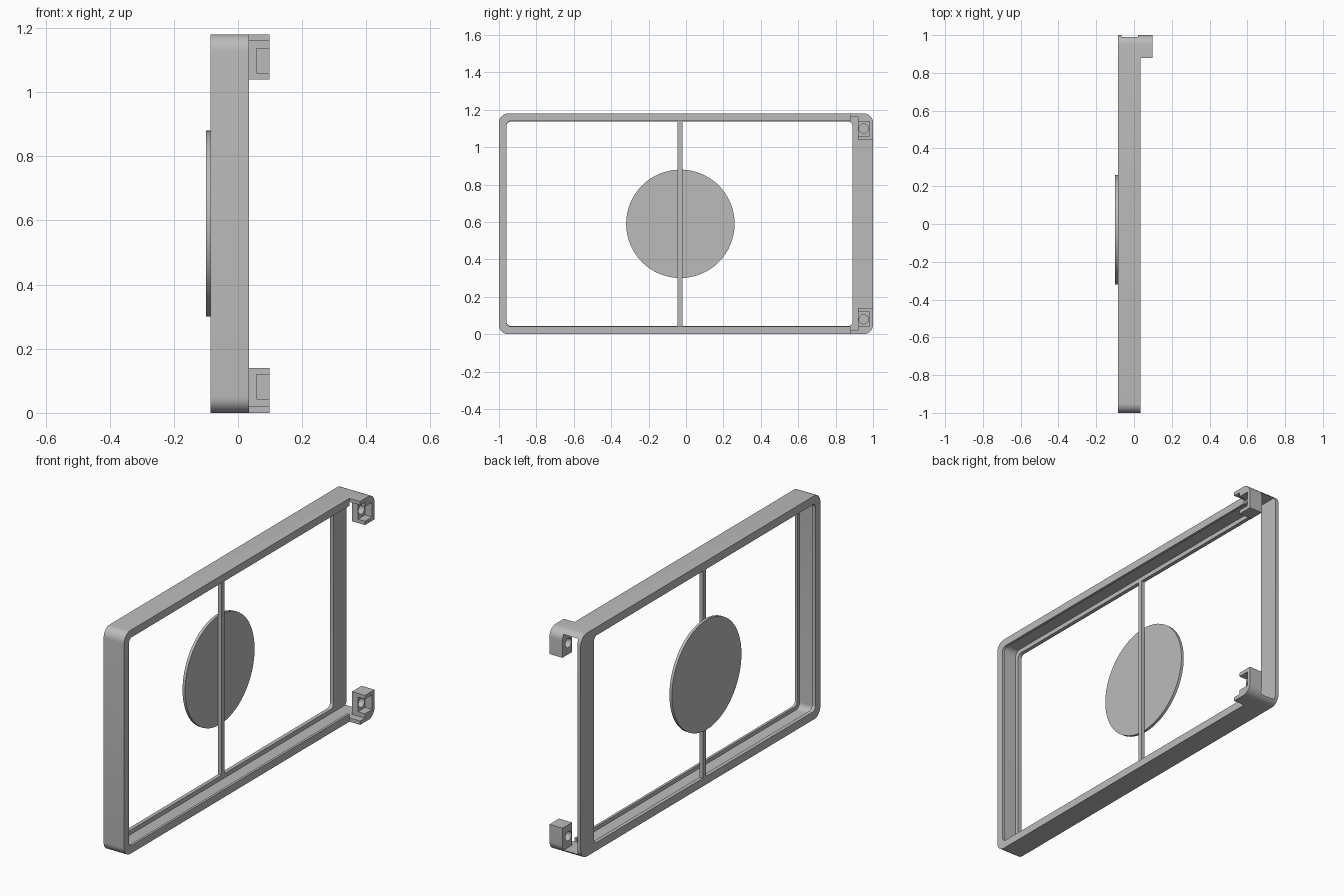
import bpy, bmesh, math

cube = bpy.data.objects.get("Cube")
if cube:
    bpy.data.objects.remove(cube, do_unlink=True)

HEIGHT = 1.18
BACK, FLOOR, LIP, FRONT, TAB = -0.085, -0.065, 0.022, 0.035, 0.098

grey = bpy.data.materials.new("plain grey")
grey.use_nodes = True
grey.diffuse_color = (0.5, 0.5, 0.5, 1)
grey.node_tree.nodes["Principled BSDF"].inputs["Base Color"].default_value = (0.5, 0.5, 0.5, 1)


def arc(cy, cz, r, start, end, steps=8):
    """Points of an arc in the y-z plane, angles in degrees."""
    return [(cy + r * math.cos(math.radians(start + (end - start) * i / steps)),
             cz + r * math.sin(math.radians(start + (end - start) * i / steps)))
            for i in range(steps + 1)]


def prism(name, profile, x0, x1):
    """Extrude a y-z profile along x."""
    bm = bmesh.new()
    face = bm.faces.new([bm.verts.new((x0, y, z)) for y, z in profile])
    extruded = bmesh.ops.extrude_face_region(bm, geom=[face])["geom"]
    bmesh.ops.translate(bm, vec=(x1 - x0, 0, 0),
                        verts=[v for v in extruded if isinstance(v, bmesh.types.BMVert)])
    bmesh.ops.recalc_face_normals(bm, faces=bm.faces)
    mesh = bpy.data.meshes.new(name)
    bm.to_mesh(mesh)
    bm.free()
    mesh.materials.append(grey)
    obj = bpy.data.objects.new(name, mesh)
    bpy.context.collection.objects.link(obj)
    return obj


def rounded(y0, y1, z0, z1, r):
    """Rounded rectangle profile."""
    return (arc(y1 - r, z1 - r, r, 0, 90) + arc(y0 + r, z1 - r, r, 90, 180)
            + arc(y0 + r, z0 + r, r, 180, 270) + arc(y1 - r, z0 + r, r, 270, 360))


def box(y0, y1, z0, z1):
    return [(y0, z0), (y1, z0), (y1, z1), (y0, z1)]


def circle(y, z, r, steps):
    return arc(y, z, r, 0, 360, steps)[:-1]


def carve(obj, cutters):
    """Subtract the cutters, apply the result and drop the cutters."""
    for cutter in cutters:
        cutter.hide_render = True
        mod = obj.modifiers.new("cut", "BOOLEAN")
        mod.operation, mod.solver, mod.object = "DIFFERENCE", "EXACT", cutter
    bpy.context.view_layer.update()
    graph = bpy.context.evaluated_depsgraph_get()
    mesh = bpy.data.meshes.new_from_object(obj.evaluated_get(graph))
    obj.modifiers.clear()
    obj.data = mesh
    for cutter in cutters:
        bpy.data.objects.remove(cutter, do_unlink=True)


def smooth(obj):
    obj.data.shade_smooth()
    obj.data.set_sharp_from_angle(angle=math.radians(30))


# Channel frame, open at the +y end
frame = prism("frame", rounded(-1, 1, 0, HEIGHT, 0.05), BACK, FRONT)
carve(frame, [
    prism("cavity", rounded(-0.98, 1.2, 0.02, HEIGHT - 0.02, 0.03), FLOOR, LIP),
    prism("back_window", rounded(-0.96, 0.89, 0.043, HEIGHT - 0.043, 0.025), BACK - 0.1, 0),
    prism("front_window", rounded(-0.96, 1.2, 0.04, HEIGHT - 0.04, 0.025), 0, FRONT + 0.1),
    prism("end_clearance", box(0.88, 1.2, -0.1, HEIGHT + 0.1), LIP, FRONT + 0.1),
])
smooth(frame)

# Crossbar and round pad
prism("crossbar", box(-0.045, -0.02, 0.035, HEIGHT - 0.035), BACK, FLOOR)
smooth(prism("round_pad", circle(-0.03, HEIGHT / 2, 0.29, 64), -0.1, BACK))

# Screw tabs at the open end, with a nut pocket and a screw hole
for name, flip in (("top_tab", False), ("bottom_tab", True)):
    def place(profile):
        return [(y, HEIGHT - z) for y, z in profile] if flip else profile

    outline = ([(0.88, HEIGHT), (0.88, 1.16), (0.92, 1.16), (0.92, 1.04), (1, 1.04)]
               + arc(0.95, HEIGHT - 0.05, 0.05, 0, 90))
    tab = prism(name, place(outline), LIP, TAB)
    carve(tab, [
        prism("pocket", place(box(0.9, 0.98, 1.06, 1.137)), 0.057, 0.2),
        prism("screw_hole", place(circle(0.95, 1.1, 0.025, 24)), 0, 0.08),
    ])
    smooth(tab)
